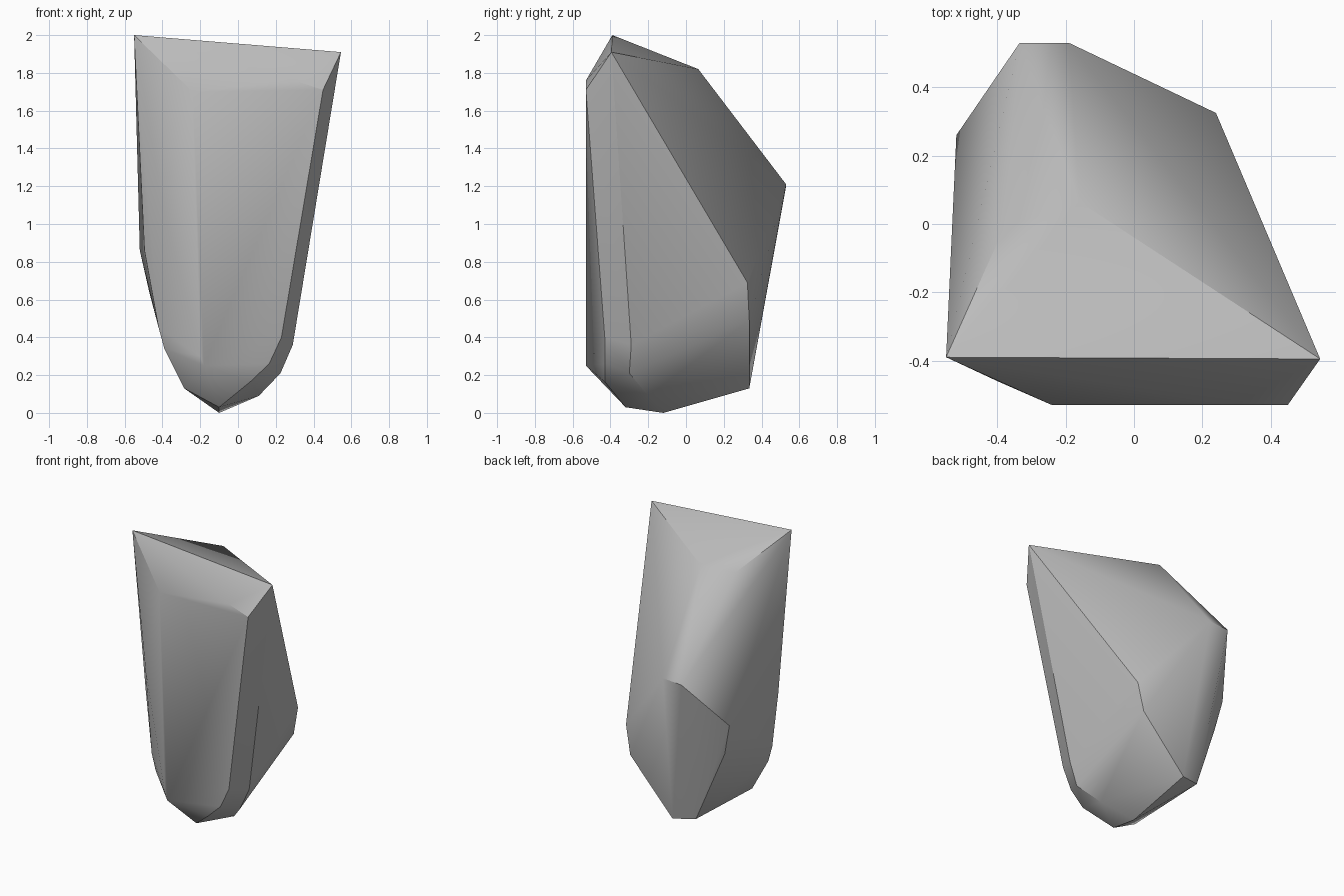
import bpy
import bmesh
import math
from mathutils import Vector

default_cube = bpy.data.objects.get("Cube")
if default_cube:
    bpy.data.objects.remove(default_cube, do_unlink=True)


def make_material(name, colour):
    material = bpy.data.materials.new(name)
    material.use_nodes = True
    material.diffuse_color = colour
    shader = next(n for n in material.node_tree.nodes if n.type == "BSDF_PRINCIPLED")
    shader.inputs["Base Color"].default_value = colour
    return material


def make_hull(name, corner_groups, material, sharp_angle):
    """Wrap a chiselled convex stone around groups of corner points."""
    mesh = bpy.data.meshes.new(name)
    bm = bmesh.new()
    for group in corner_groups:
        for corner in group:
            bm.verts.new(Vector(corner))
    result = bmesh.ops.convex_hull(bm, input=list(bm.verts))
    unused = set(result["geom_interior"]) | set(result["geom_unused"])
    loose = [item for item in unused if isinstance(item, bmesh.types.BMVert)]
    bmesh.ops.delete(bm, geom=loose, context="VERTS")
    bmesh.ops.recalc_face_normals(bm, faces=list(bm.faces))
    bm.to_mesh(mesh)
    bm.free()
    mesh.materials.append(material)

    stone = bpy.data.objects.new(name, mesh)
    bpy.context.collection.objects.link(stone)
    bpy.ops.object.select_all(action="DESELECT")
    stone.select_set(True)
    bpy.context.view_layer.objects.active = stone
    bpy.ops.object.shade_smooth_by_angle(angle=sharp_angle)
    return stone


# Slanted crown and the narrow ridge running down the back
crown = [(-.55, -.39, 2), (.545, -.395, 1.91), (-.16, .065, 1.82), (-.38, -.01, 1.8)]
back_ridge = [(-.335, .53, 1.2), (-.19, .53, 1.21)]

# Broad front face, from its upper lip to its lower corner
front_face = [(.45, -.53, 1.71), (.3, -.53, 1.76), (-.24, -.53, 1.7),
              (-.2, -.53, .3), (-.18, -.53, .25)]
front_right_edge = [(.23, -.43, .4), (.165, -.43, .26), (.065, -.43, .165)]

# Rounded left flank and straight right flank
left_flank = [(-.4, -.46, 1.1), (-.495, -.32, .86), (-.42, -.36, .45),
              (-.39, -.36, .34), (-.285, -.33, .13),
              (-.52, .26, .86), (-.47, .24, .64), (-.28, .29, .15)]
right_flank = [(.24, .325, .69), (.2, .335, .49),
               (.29, -.29, .36), (.225, -.3, .21), (.11, -.2, .09)]

# Blunt pointed base
base = [(-.13, .335, .13), (-.1, -.12, 0), (-.1, -.32, .03)]

grey_stone = make_material("grey stone", (.5, .5, .5, 1))
make_hull(
    "rock",
    [crown, back_ridge, front_face, front_right_edge, left_flank, right_flank, base],
    grey_stone,
    math.radians(30),
)
